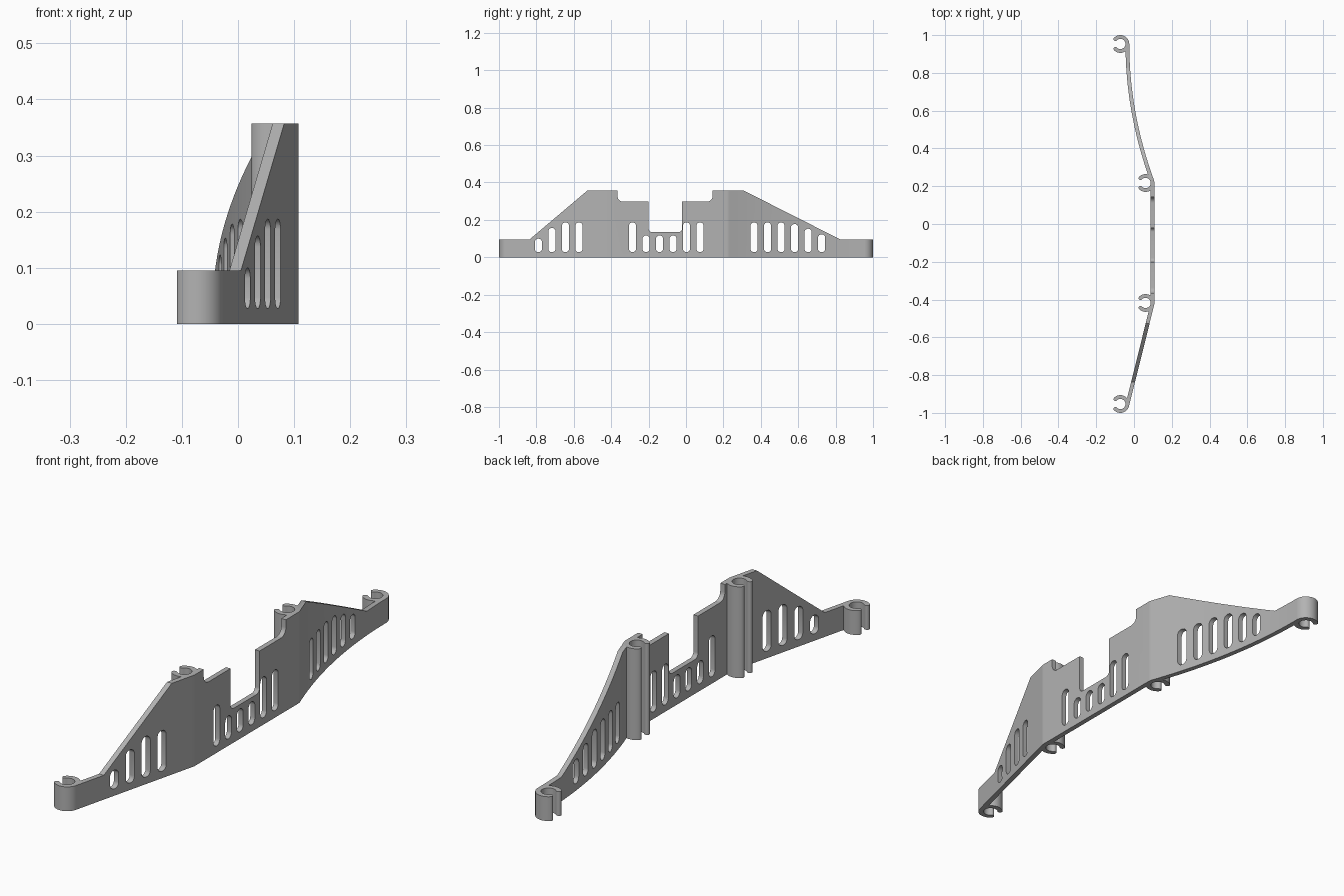
import bpy, bmesh
from math import cos, sin, radians, atan2, degrees
from mathutils import Vector

cube = bpy.data.objects.get("Cube")
if cube:
    bpy.data.objects.remove(cube, do_unlink=True)

grey = bpy.data.materials.new("mid_grey")
grey.use_nodes = True
COLOUR = (0.45, 0.45, 0.45, 1)
grey.diffuse_color = COLOUR
grey.node_tree.nodes["Principled BSDF"].inputs["Base Color"].default_value = COLOUR

R, T = 0.047, 0.02           # clip outer radius, wall thickness
TALL, LOW = 0.357, 0.095     # heights of the middle and the ends


def arc(cx, cy, r, a0, a1, n=8):
    """Points on an arc, angles in degrees."""
    steps = [radians(a0 + (a1 - a0) * i / n) for i in range(n + 1)]
    return [(cx + r * cos(a), cy + r * sin(a)) for a in steps]


def prisms(name, outlines, to_3d, push):
    """Extrude closed 2D outlines into one mesh object."""
    bm = bmesh.new()
    for outline in outlines:
        face = bm.faces.new([bm.verts.new(to_3d(p)) for p in outline])
        ext = bmesh.ops.extrude_face_region(bm, geom=[face])
        moved = [g for g in ext["geom"] if isinstance(g, bmesh.types.BMVert)]
        bmesh.ops.translate(bm, verts=moved, vec=push)
    bmesh.ops.recalc_face_normals(bm, faces=bm.faces)
    mesh = bpy.data.meshes.new(name)
    bm.to_mesh(mesh)
    bm.free()
    mesh.materials.append(grey)
    obj = bpy.data.objects.new(name, mesh)
    bpy.context.collection.objects.link(obj)
    return obj


def select(obj):
    bpy.ops.object.select_all(action='DESELECT')
    obj.select_set(True)
    bpy.context.view_layer.objects.active = obj


def boolean(obj, cutter, operation):
    mod = obj.modifiers.new("cut", 'BOOLEAN')
    mod.object, mod.operation, mod.solver = cutter, operation, 'EXACT'
    select(obj)
    bpy.ops.object.modifier_apply(modifier=mod.name)
    bpy.data.objects.remove(cutter, do_unlink=True)


def plan(p):
    return (p[0], p[1], 0)


def side(p):
    return (-0.5, p[0], p[1])


# Clip centres from front to back
front, mid_front = Vector((-0.072, -0.953)), Vector((0.061, -0.418))
mid_back, back = Vector((0.061, 0.217)), Vector((-0.072, 0.953))

# Wall path as (outer point, outward normal): straight, bend, straight, bend, curve
run = mid_front - front
lean = -degrees(atan2(run.x, run.y))
path = []


def bend(centre, a0, a1, n):
    for nx, ny in arc(0, 0, 1, a0, a1, n):
        normal = Vector((nx, ny))
        path.append((centre + R * normal, normal))


bend(front, lean, lean + 0.01, 1)
bend(mid_front, lean, 0, 6)
bend(mid_back, 0, 19.8, 6)
start, end = path[-1][0], back + Vector((R, 0))
depth = end.y - start.y
rise = (start.x - end.x) / depth ** 2
for i in range(1, 25):
    d = depth * (1 - i / 24)
    normal = Vector((1, 2 * rise * d)).normalized()
    path.append((Vector((end.x + rise * d * d, end.y - d)), normal))

outline = [p for p, n in path] + [p - T * n for p, n in reversed(path)]
wall = prisms("wall", [outline], plan, (0, 0, 0.5))

# Side profile with the stepped notch
profile = [(-1.1, -0.1), (-1.1, LOW), (-0.837, LOW), (-0.527, TALL), (-0.366, TALL)]
profile += arc(-0.336, 0.327, 0.03, 180, 270)
profile += [(-0.2, 0.297)] + arc(-0.18, 0.154, 0.02, 180, 270)
profile += arc(-0.041, 0.154, 0.02, 270, 360) + [(-0.021, 0.297)]
profile += arc(0.112, 0.327, 0.03, 270, 360)
profile += [(0.142, TALL), (0.308, TALL), (0.826, LOW), (1.1, LOW), (1.1, -0.1)]
boolean(wall, prisms("profile_cutter", [profile], side, (1, 0, 0)), 'INTERSECT')

# Rounded slots: groups of (first y, top heights)
PITCH, HALF, SILL = 0.0722, 0.0195, 0.027
groups = [(-0.789, (0.1, 0.157, 0.187, 0.187)),
          (-0.286, (0.187, 0.117, 0.117, 0.117, 0.187, 0.187)),
          (0.364, (0.187, 0.187, 0.187, 0.178, 0.153, 0.123))]
slots = []
for first, tops in groups:
    for i, top in enumerate(tops):
        y = first + i * PITCH
        slots.append(arc(y, top - HALF, HALF, 0, 180)
                     + arc(y, SILL + HALF, HALF, 180, 360))
boolean(wall, prisms("slot_cutter", slots, side, (1, 0, 0)), 'DIFFERENCE')

# Open C-shaped clips with rounded tips
OPEN = 136
tip_r = R - T / 2
parts = [wall]
for name, c, height in (("front_clip", front, LOW), ("middle_front_clip", mid_front, TALL),
                        ("middle_back_clip", mid_back, TALL), ("back_clip", back, LOW)):
    ring = arc(c.x, c.y, R, -OPEN, OPEN, 40)
    tip = arc(c.x, c.y, tip_r, OPEN, -OPEN, 1)
    ring += arc(*tip[0], T / 2, OPEN, OPEN + 180, 8)[1:]
    ring += arc(c.x, c.y, R - T, OPEN, -OPEN, 40)[1:]
    ring += arc(*tip[1], T / 2, 180 - OPEN, 360 - OPEN, 8)[1:-1]
    parts.append(prisms(name, [ring], plan, (0, 0, height)))

for part in parts:
    select(part)
    bpy.ops.object.shade_smooth_by_angle(angle=radians(30))
